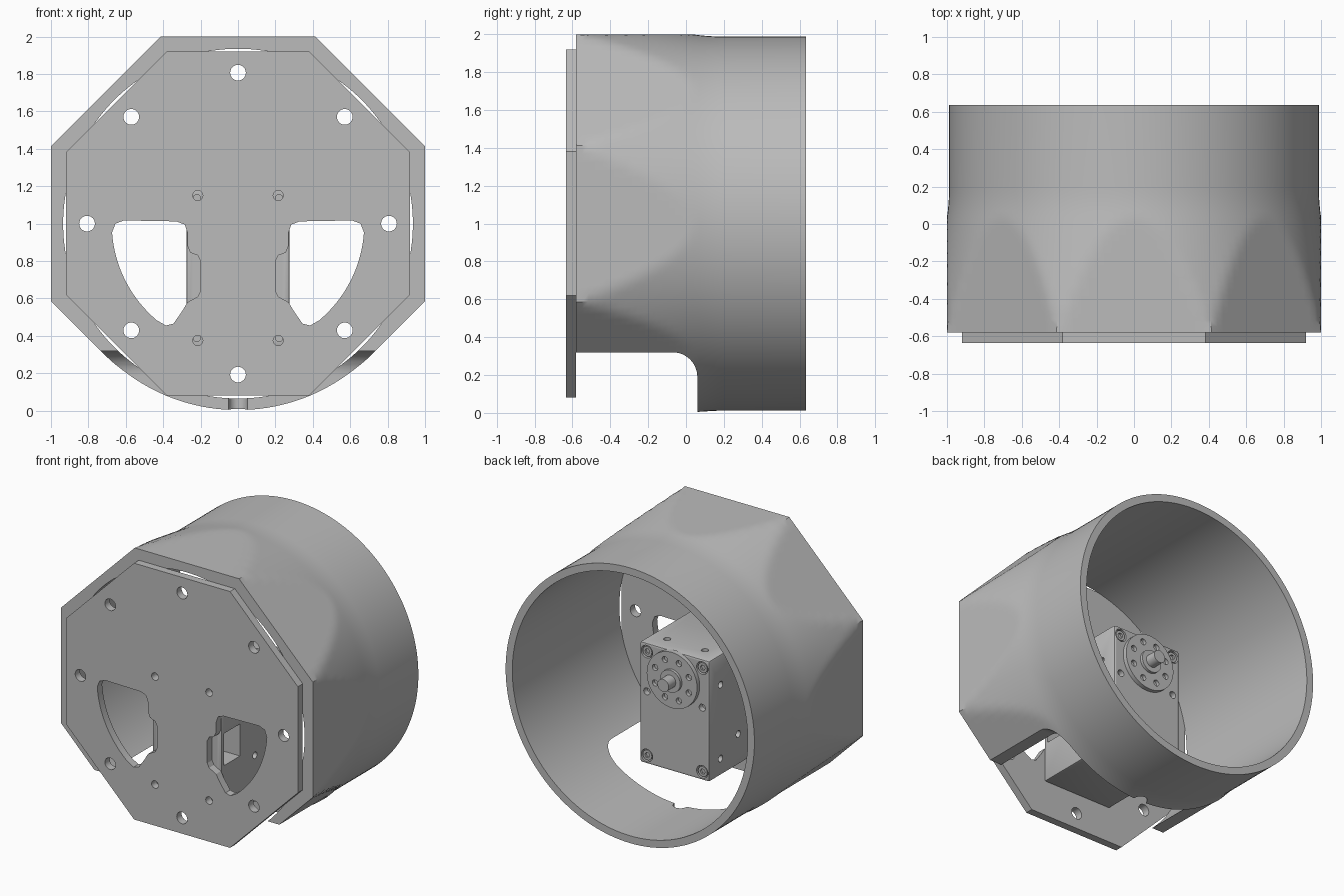
import bpy, bmesh
from math import pi, sin, cos, radians, hypot

if "Cube" in bpy.data.objects:
    bpy.data.objects.remove(bpy.data.objects["Cube"])

grey = bpy.data.materials.new("plain grey")
grey.use_nodes = True
grey.diffuse_color = (0.5, 0.5, 0.5, 1)
grey.node_tree.nodes["Principled BSDF"].inputs["Base Color"].default_value = (0.5, 0.5, 0.5, 1)

AXIS = 1.0                      # height of the tube axis
FRONT, BACK = -0.58, 0.635      # ends of the shell


def finish(bm, name):
    bmesh.ops.recalc_face_normals(bm, faces=bm.faces)
    mesh = bpy.data.meshes.new(name)
    bm.to_mesh(mesh)
    bm.free()
    obj = bpy.data.objects.new(name, mesh)
    bpy.context.collection.objects.link(obj)
    mesh.materials.append(grey)
    return obj


def activate(obj):
    bpy.ops.object.select_all(action="DESELECT")
    obj.select_set(True)
    bpy.context.view_layer.objects.active = obj


def prism(name, points, low, high, axis="y"):
    """Extrude a closed 2D outline along one axis."""
    place = {"x": lambda a, b, t: (t, a, b),
             "y": lambda a, b, t: (a, t, b),
             "z": lambda a, b, t: (a, b, t)}[axis]
    bm = bmesh.new()
    rings = [[bm.verts.new(place(a, b, t)) for a, b in points] for t in (low, high)]
    n = len(points)
    for ring in rings:
        bm.faces.new(ring)
    for i in range(n):
        j = (i + 1) % n
        bm.faces.new((rings[0][i], rings[0][j], rings[1][j], rings[1][i]))
    return finish(bm, name)


def circle(a, b, r, n=24, turn=0.0):
    return [(a + r * cos(2 * pi * i / n + turn), b + r * sin(2 * pi * i / n + turn))
            for i in range(n)]


def rect(a0, a1, b0, b1):
    return [(a0, b0), (a1, b0), (a1, b1), (a0, b1)]


def cut(obj, *cutters):
    for cutter in cutters:
        cutter.hide_render = True
        mod = obj.modifiers.new("cut", "BOOLEAN")
        mod.operation, mod.solver, mod.object = "DIFFERENCE", "EXACT", cutter
        activate(obj)
        bpy.ops.object.modifier_apply(modifier=mod.name)
        bpy.data.objects.remove(cutter)


def smooth(obj):
    activate(obj)
    bpy.ops.object.shade_smooth_by_angle(angle=radians(25))


# Shell: octagonal front trimmed by a cone that settles into a round tube
def shell_radius(angle, y):
    octagon = 1 / cos((angle + pi / 8) % (pi / 4) - pi / 8)
    if y < 0.05:
        cone = 1.083 - 0.085 * (y - FRONT) / (0.05 - FRONT)
    else:
        t = min((y - 0.05) / 0.15, 1)
        cone = 0.998 - 0.01 * t * (2 - t)
    return min(octagon, cone)


SEG = 160
stations = [FRONT + (0.2 - FRONT) * i / 24 for i in range(25)] + [BACK]
bm = bmesh.new()
rings = []
profile = [(y, None) for y in stations] + [(BACK, 0.935), (FRONT, 0.935)]
for y, bore in profile:
    ring = []
    for i in range(SEG):
        a = 2 * pi * i / SEG
        r = bore or shell_radius(a, y)
        ring.append(bm.verts.new((r * cos(a), y, AXIS + r * sin(a))))
    rings.append(ring)
for k, ring in enumerate(rings):
    after = rings[(k + 1) % len(rings)]
    for i in range(SEG):
        j = (i + 1) % SEG
        bm.faces.new((ring[i], ring[j], after[j], after[i]))
shell = finish(bm, "shell")

# Opening under the front of the shell, with a rounded inner corner
corner = [(-0.07 + 0.13 * sin(a), 0.19 + 0.13 * cos(a))
          for a in (pi / 2 * i / 12 for i in range(13))]
opening = prism("opening_cutter", [(-0.8, -0.2), (-0.8, 0.32)] + corner + [(0.06, -0.2)],
                -1.3, 1.3, "x")
notch = prism("notch_cutter", circle(0, 0.06, 0.05), -0.2, 0.2, "z")
cut(shell, opening, notch)
smooth(shell)

# Front plate with bolt circle, motor screw holes and two windows
plate = prism("front_plate", circle(0, AXIS, 0.92 / cos(pi / 8), 8, pi / 8), -0.635, FRONT)
holes = [prism("bolt_cutter", circle(x, z, 0.042), -0.8, -0.4)
         for x, z in circle(0, AXIS, 0.807, 8)]
holes += [prism("screw_cutter", circle(x, z, 0.027), -0.8, -0.4)
          for x in (-0.215, 0.215) for z in (0.375, 1.15)]
arc = [(0.675 * cos(a), AXIS - 0.675 * sin(a))
       for a in (radians(4 + 46 * i / 16) for i in range(17))]
window = [(0.27, 0.95), (0.285, 0.995), (0.33, 1.012), (0.61, 1.017), (0.655, 1.0)] + arc
window += [(0.385, 0.455), (0.345, 0.465), (0.3, 0.53), (0.27, 0.58), (0.215, 0.61),
           (0.2, 0.64), (0.2, 0.8), (0.215, 0.83), (0.255, 0.845), (0.27, 0.88)]
for side in (-1, 1):
    holes.append(prism("window_cutter", [(side * x, z) for x, z in window], -0.8, -0.4))
cut(plate, *holes)
smooth(plate)

# Motor housing with a cable slot and screw holes
TAIL = 0.13
motor = prism("motor_housing", rect(-0.275, 0.275, 0.33, 1.195), FRONT, TAIL)
activate(motor)
bevel = motor.modifiers.new("bevel", "BEVEL")
bevel.width, bevel.segments = 0.012, 2
bpy.ops.object.modifier_apply(modifier=bevel.name)
cutters = [prism("slot_cutter", rect(-0.55, -0.37, 0.61, 0.84), -0.5, 0.5, "x")]
for x in (-0.22, 0.22):
    for z in (0.39, 1.135):
        cutters.append(prism("counterbore_cutter", circle(x, z, 0.045), TAIL - 0.03, 0.3))
        cutters.append(prism("front_screw_cutter", circle(x, z, 0.02), -0.7, -0.53))
    cutters.append(prism("tail_hole_cutter", circle(x, 0.85, 0.025), TAIL - 0.04, 0.3))
for side in (-1, 1):
    ends = sorted((side * 0.24, side * 0.4))
    for y, z in ((0.0, 0.98), (0.0, 0.45), (-0.2, 0.55)):
        cutters.append(prism("side_hole_cutter", circle(y, z, 0.024), *ends, "x"))
for z in ((0.2, 0.37), (1.155, 1.3)):
    for x in (-0.15, 0.15):
        cutters.append(prism("end_hole_cutter", circle(x, 0.0, 0.024), *z, "z"))
cut(motor, *cutters)
smooth(motor)

# Corner screws seated in the counterbores
for x in (-0.22, 0.22):
    for z in (0.39, 1.135):
        screw = prism("corner_screw", circle(x, z, 0.036), TAIL - 0.035, TAIL - 0.005)
        cut(screw, prism("socket_cutter", circle(x, z, 0.02, 6), TAIL - 0.02, 0.3))
        smooth(screw)

# Output flange with a ring of holes, hub and shaft
flange = prism("output_flange", circle(0, AXIS, 0.2, 64), TAIL - 0.01, TAIL + 0.03)
cut(flange, *[prism("flange_hole_cutter", circle(x, z, 0.022, 16), TAIL + 0.005, 0.3)
              for x, z in circle(0, AXIS, 0.145, 8, pi / 8)])
smooth(flange)
for name, r, end in (("hub", 0.08, 0.05), ("shaft", 0.045, 0.13)):
    smooth(prism(name, circle(0, AXIS, r, 32), TAIL, TAIL + end))
